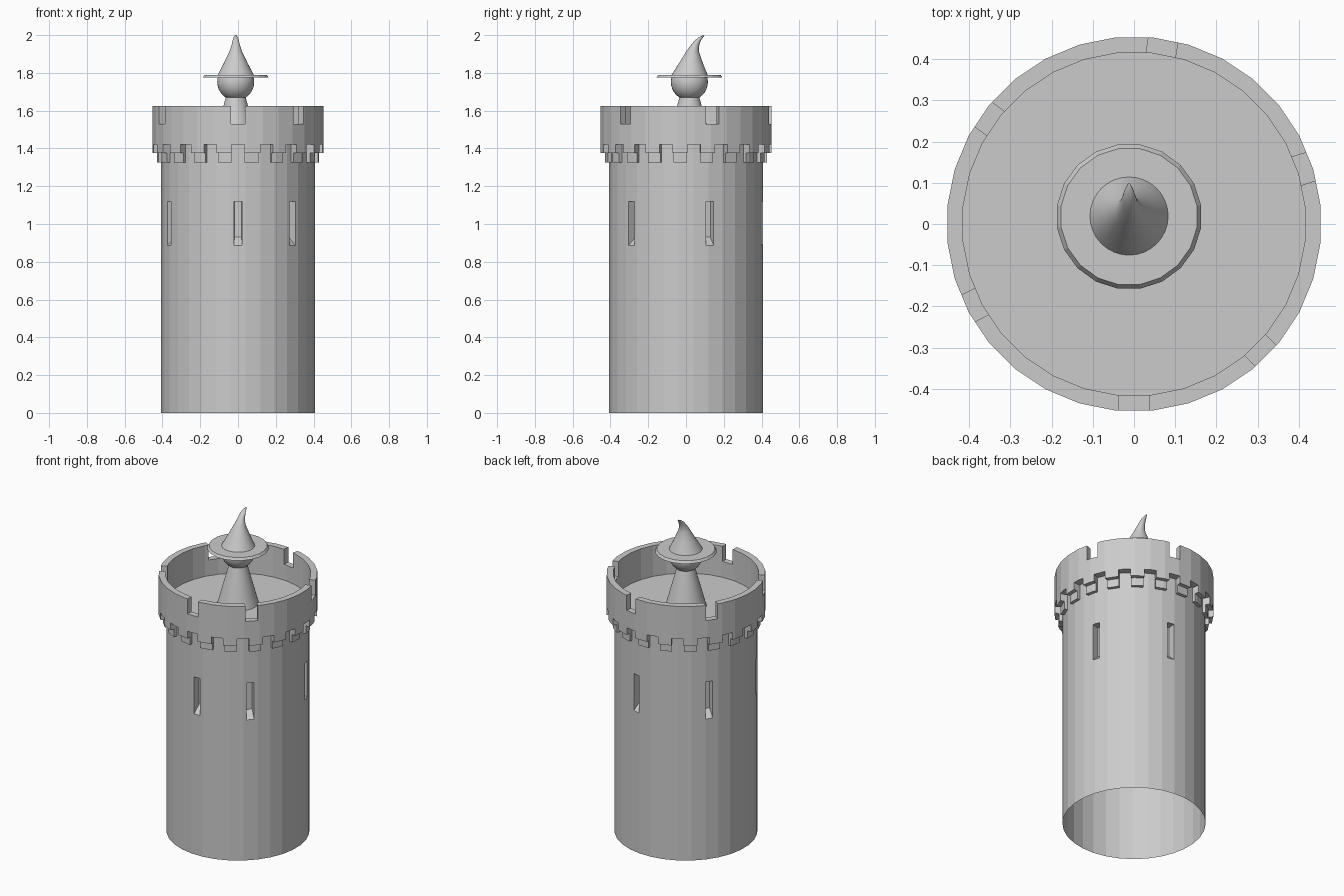
import bpy, bmesh, math
from mathutils import Matrix, Vector

cube = bpy.data.objects.get("Cube")
if cube:
    bpy.data.objects.remove(cube, do_unlink=True)

GREY = (0.6, 0.6, 0.6, 1)
stone = bpy.data.materials.new("plain grey")
stone.use_nodes = True
stone.diffuse_color = GREY
stone.node_tree.nodes["Principled BSDF"].inputs["Base Color"].default_value = GREY


def finish(name, bm, smooth=False):
    bmesh.ops.recalc_face_normals(bm, faces=bm.faces)
    mesh = bpy.data.meshes.new(name)
    bm.to_mesh(mesh)
    bm.free()
    mesh.materials.append(stone)
    obj = bpy.data.objects.new(name, mesh)
    bpy.context.collection.objects.link(obj)
    if smooth:
        bpy.ops.object.select_all(action='DESELECT')
        obj.select_set(True)
        bpy.context.view_layer.objects.active = obj
        bpy.ops.object.shade_smooth_by_angle(angle=math.radians(40))
    return obj


def loft(rings, sides, closed=False, turn=0.0):
    """Rings of (x, y, z, radius); closed joins last to first, else ends are capped."""
    bm = bmesh.new()
    loops = []
    for x, y, z, r in rings:
        angles = [math.tau * (i + turn) / sides for i in range(sides)]
        loops.append([bm.verts.new((x + r * math.cos(a), y + r * math.sin(a), z))
                      for a in angles])
    pairs = list(zip(loops, loops[1:]))
    if closed:
        pairs.append((loops[-1], loops[0]))
    else:
        bm.faces.new(loops[0])
        bm.faces.new(loops[-1])
    for low, high in pairs:
        for i in range(sides):
            j = (i + 1) % sides
            bm.faces.new((low[i], low[j], high[j], high[i]))
    return bm


def wedges(name, count, step, r_in, r_out, w_in, w_out, low_in, low_out, top):
    """Radial cutter blocks, starting at the front and going clockwise."""
    bm = bmesh.new()
    for k in range(count):
        made = bmesh.ops.create_cube(bm, size=2)["verts"]
        for v in made:
            outer = v.co.x > 0
            low = low_out if outer else low_in
            v.co = Vector((r_out if outer else r_in,
                           v.co.y * (w_out if outer else w_in),
                           top if v.co.z > 0 else low))
        spin = Matrix.Rotation(math.radians(-90 - step * k), 4, 'Z')
        bmesh.ops.transform(bm, matrix=spin, verts=made)
    return finish(name, bm)


def carve(obj, cutter):
    mod = obj.modifiers.new("carve", 'BOOLEAN')
    mod.operation = 'DIFFERENCE'
    mod.solver = 'EXACT'
    mod.object = cutter
    bpy.context.view_layer.objects.active = obj
    bpy.ops.object.modifier_apply(modifier=mod.name)
    bpy.data.objects.remove(cutter, do_unlink=True)


# Tower shaft with arrow slits, open underneath
SIDES = 32
FLOOR = 1.43
tower = finish("tower_shaft", loft([(0, 0, 0, 0.41), (0, 0, FLOOR, 0.41)], SIDES, turn=0.5))
carve(tower, wedges("slit_cutter", 6, 63, 0.36, 0.46, 0.019, 0.024, 0.93, 0.84, 1.12))
bm = bmesh.new()
bm.from_mesh(tower.data)
base = [f for f in bm.faces if f.calc_center_median().z < 0.001]
bmesh.ops.delete(bm, geom=base, context='FACES')
bm.to_mesh(tower.data)
bm.free()

# Parapet ring with stepped corbels below and notches above
section = [(0.40, 1.325), (0.43, 1.325), (0.43, 1.375), (0.455, 1.375),
           (0.455, 1.625), (0.417, 1.625), (0.417, FLOOR), (0.40, FLOOR)]
parapet = finish("parapet", loft([(0, 0, z, r) for r, z in section], SIDES, True, 0.5))
carve(parapet, wedges("notch_cutter", 6, 63, 0.38, 0.5, 0.036, 0.036, 1.53, 1.53, 1.7))
carve(parapet, wedges("corbel_cutter", 19, 18.9, 0.402, 0.5, 0.035, 0.035, 1.3, 1.3, 1.42))

# Figure on the roof: body, head, hat brim and bent hat
X, Y = -0.012, 0.018
finish("figure_body", loft([(X, Y, FLOOR, 0.118), (X, Y, 1.68, 0.05)], 32), True)

bm = bmesh.new()
bmesh.ops.create_uvsphere(bm, u_segments=32, v_segments=16, radius=0.098,
                          matrix=Matrix.Translation((X, Y, 1.752)))
finish("figure_head", bm, True)

finish("hat_brim", loft([(X, Y, 1.775, 0.177), (X, Y, 1.79, 0.167)], 20, turn=0.5))

bend = [(0.019, 1.788, 0.096), (0.026, 1.85, 0.064), (0.034, 1.91, 0.035),
        (0.041, 1.932, 0.027), (0.05, 1.951, 0.021), (0.064, 1.974, 0.016),
        (0.08, 1.989, 0.011), (0.096, 2.0, 0.003)]
finish("hat_cone", loft([(X, y, z, r) for y, z, r in bend], 32), True)
